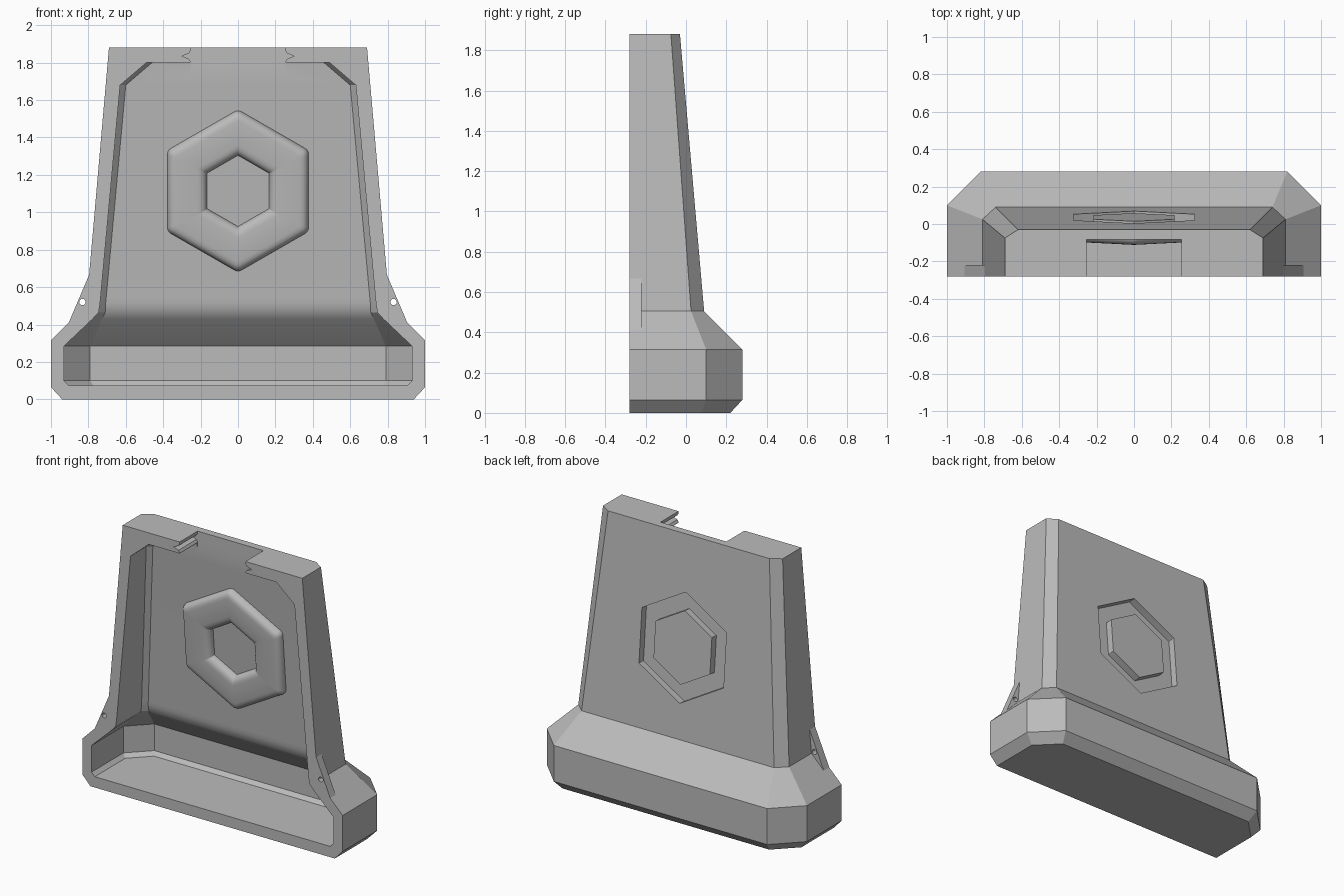
import bpy, bmesh, math
from mathutils import Matrix, Vector

cube = bpy.data.objects.get("Cube")
if cube:
    bpy.data.objects.remove(cube)

FRONT = -0.28
grey = bpy.data.materials.new("plain grey")
grey.use_nodes = True
COLOUR = (0.5, 0.5, 0.5, 1)
grey.diffuse_color = COLOUR
grey.node_tree.nodes["Principled BSDF"].inputs["Base Color"].default_value = COLOUR


def loft(name, rings, closed=False):
    """Skin a list of equal-length point rings; cap the ends unless closed."""
    bm = bmesh.new()
    rows = [[bm.verts.new(p) for p in ring] for ring in rings]
    pairs = list(zip(rows, rows[1:]))
    if closed:
        pairs.append((rows[-1], rows[0]))
    else:
        bm.faces.new(rows[0])
        bm.faces.new(rows[-1])
    for a, b in pairs:
        for i in range(len(a)):
            j = (i + 1) % len(a)
            bm.faces.new((a[i], a[j], b[j], b[i]))
    bmesh.ops.recalc_face_normals(bm, faces=bm.faces)
    mesh = bpy.data.meshes.new(name)
    bm.to_mesh(mesh)
    bm.free()
    mesh.materials.append(grey)
    ob = bpy.data.objects.new(name, mesh)
    bpy.context.collection.objects.link(ob)
    return ob


def section(z, half, back, chamfer_x, chamfer_y, front):
    """Horizontal outline with its two back corners chamfered."""
    right = [(half, front, z), (half, back - chamfer_y, z), (half - chamfer_x, back, z)]
    return right + [(-x, y, z) for x, y, z in reversed(right)]


def prism(name, outline, y0, y1):
    return loft(name, [[(x, y, z) for x, z in outline] for y in (y0, y1)])


def cut(target, cutter):
    mod = target.modifiers.new("cut", "BOOLEAN")
    mod.object = cutter
    mod.operation = "DIFFERENCE"
    mod.solver = "EXACT"
    bpy.context.view_layer.objects.active = target
    bpy.ops.object.modifier_apply(modifier=mod.name)
    bpy.data.objects.remove(cutter)


def smooth(ob, degrees):
    bpy.ops.object.select_all(action="DESELECT")
    ob.select_set(True)
    bpy.context.view_layer.objects.active = ob
    bpy.ops.object.shade_smooth_by_angle(angle=math.radians(degrees))


# Outer body: flared foot and tapering tower
body = loft("housing_shell", [section(*s, FRONT) for s in (
    (0, 0.94, 0.22, 0.145, 0.145),
    (0.065, 1.0, 0.28, 0.18, 0.18),
    (0.315, 1.0, 0.28, 0.18, 0.18),
    (0.505, 0.81, 0.09, 0.07, 0.065),
    (1.88, 0.69, -0.03, 0.07, 0.045))])

# Hollow inside, open at the front
cut(body, loft("cavity", [section(z, h, b, c, c, -0.4) for z, h, b, c in (
    (0.075, 0.905, 0.185, 0.13),
    (0.1, 0.93, 0.21, 0.14),
    (0.285, 0.93, 0.21, 0.14),
    (0.43, 0.777, 0.06, 0.05),
    (0.465, 0.745, 0.035, 0.035),
    (0.51, 0.738, 0.024, 0.03),
    (0.54, 0.735, 0.022, 0.03),
    (1.68, 0.63, -0.078, 0.03),
    (1.8, 0.49, -0.088, 0.03))]))

# Top notch with a V groove in each cheek
half_notch = [(0.253, 1.6), (0.253, 1.805), (0.262, 1.82), (0.3, 1.835),
              (0.262, 1.85), (0.253, 1.865), (0.253, 1.95)]
notch = half_notch + [(-x, z) for x, z in reversed(half_notch)]
cut(body, prism("notch", notch, -0.4, -0.082))

# Frame lying on the sloping back wall: local z points out of the back
tilt = math.atan2(0.12, 1.375)
normal = Vector((0, math.cos(tilt), math.sin(tilt)))
up = Vector((0, -math.sin(tilt), math.cos(tilt)))
side = up.cross(normal)
frame = Matrix((side, up, normal)).transposed()
centre = Vector((0, 0.036, 1.12))


def hexagon(radius, height, corner):
    """Upright hexagon with rounded corners on the wall frame."""
    points = []
    for i in range(6):
        a = math.radians(90 + 60 * i)
        reach = radius - corner * 2 / math.sqrt(3)
        for k in range(5):
            b = a + math.radians(-30 + 15 * k)
            p = Vector((reach * math.cos(a) + corner * math.cos(b),
                        reach * math.sin(a) + corner * math.sin(b), height))
            points.append(centre + frame @ p)
    return points


# Hexagonal groove in the back
groove = [(0.25, 0.1), (0.375, 0.1), (0.375, -0.05), (0.25, -0.05)]
cut(body, loft("groove", [hexagon(r, h, 0.002) for r, h in groove], closed=True))
smooth(body, 26)

# Rounded hexagonal ring on the inside wall
WALL, RISE = -0.065, 0.05
profile = [(0.437, -0.01, 0.04), (0.435, 0.01, 0.04), (0.43, 0.025, 0.04),
           (0.418, 0.039, 0.035), (0.402, 0.047, 0.03), (0.38, RISE, 0.025),
           (0.25, RISE, 0.01), (0.228, 0.047, 0.01), (0.21, 0.039, 0.008),
           (0.197, 0.025, 0.006), (0.192, 0.01, 0.005), (0.19, -0.01, 0.005)]
ring = loft("hexagon_ring", [hexagon(r, WALL - h, c) for r, h, c in profile], closed=True)
smooth(ring, 40)

# Side gussets, each with a small screw hole
for name, s in (("left_gusset", 1), ("right_gusset", -1)):
    outline = [(0.905, 0.41), (0.79, 0.68), (0.775, 0.66), (0.775, 0.5), (0.84, 0.44)]
    gusset = prism(name, [(s * x, z) for x, z in outline], FRONT, -0.22)
    hole = [(s * 0.832 + 0.017 * math.cos(math.tau * i / 16),
             0.52 + 0.017 * math.sin(math.tau * i / 16)) for i in range(16)]
    cut(gusset, prism("hole", hole, -0.4, 0))
